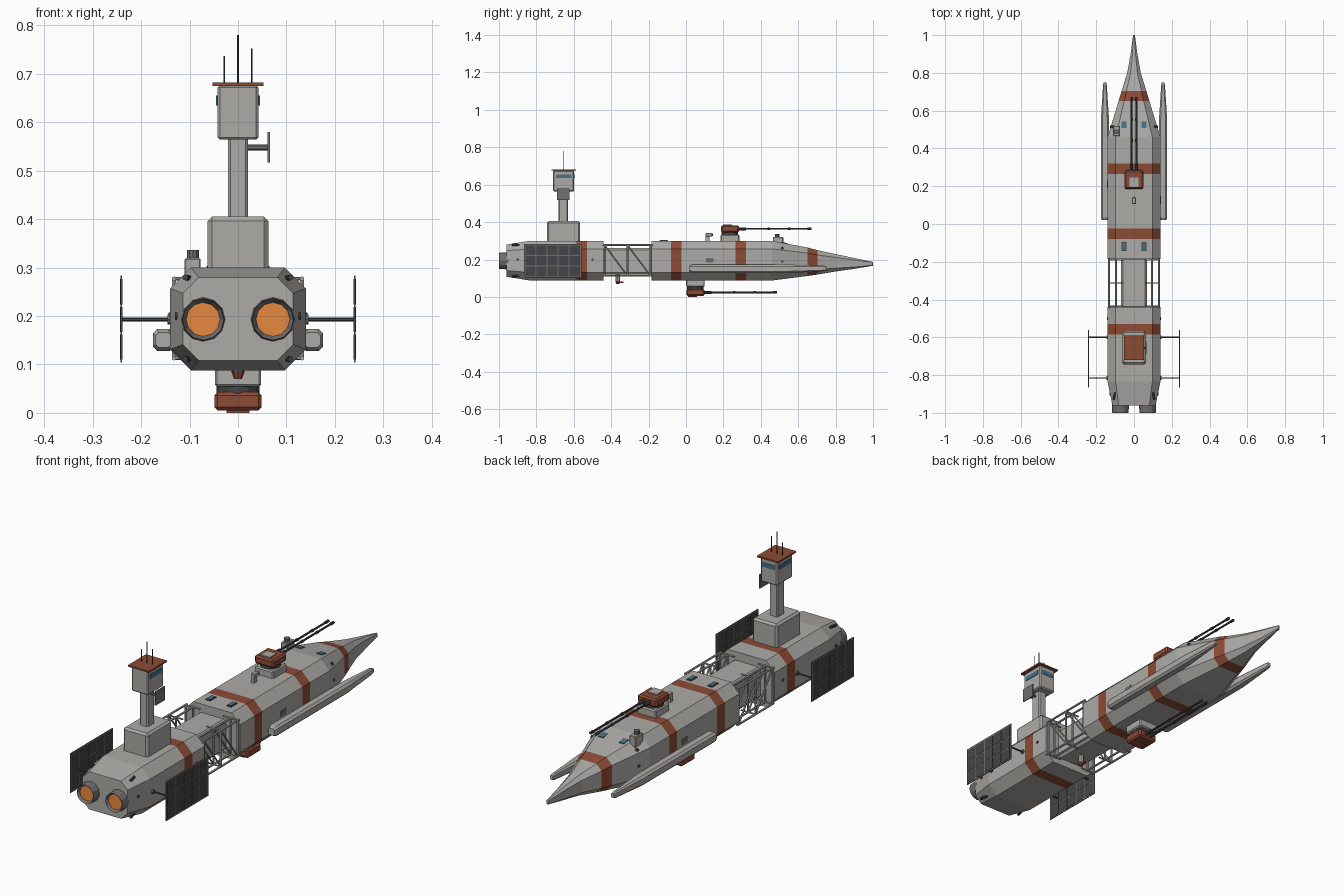
import bpy, bmesh, math
from mathutils import Vector

if "Cube" in bpy.data.objects:
    bpy.data.objects.remove(bpy.data.objects["Cube"])


def mat(name, r, g, b):
    m = bpy.data.materials.new(name)
    m.diffuse_color = (r, g, b, 1)
    m.use_nodes = True
    m.node_tree.nodes["Principled BSDF"].inputs["Base Color"].default_value = m.diffuse_color
    return m


GREY = mat("hull_grey", 0.42, 0.41, 0.39)
RED = mat("rust_red", 0.27, 0.07, 0.035)
DARK = mat("dark_metal", 0.06, 0.06, 0.065)
MID = mat("mid_grey", 0.16, 0.16, 0.165)
BLUE = mat("window_blue", 0.06, 0.17, 0.26)
ORANGE = mat("engine_glow", 0.8, 0.25, 0.05)


def finish(name, bm, *mats):
    bmesh.ops.recalc_face_normals(bm, faces=bm.faces)
    me = bpy.data.meshes.new(name)
    bm.to_mesh(me)
    bm.free()
    for m in mats:
        me.materials.append(m)
    ob = bpy.data.objects.new(name, me)
    bpy.context.collection.objects.link(ob)
    return ob


def box(name, x, y, z, m=GREY, bevel=0.0):
    """Box from (min, max) ranges, with optional chamfered edges."""
    bm = bmesh.new()
    bmesh.ops.create_cube(bm, size=1)
    for v in bm.verts:
        v.co = Vector([(r[0] + r[1]) / 2 + c * (r[1] - r[0]) for c, r in zip(v.co, (x, y, z))])
    if bevel:
        bmesh.ops.bevel(bm, geom=bm.edges[:], offset=bevel, segments=1, affect='EDGES')
    return finish(name, bm, m)


def rod(name, a, b, r, m=GREY, sides=6, r2=None):
    a, b = Vector(a), Vector(b)
    bm = bmesh.new()
    bmesh.ops.create_cone(bm, cap_ends=True, segments=sides, radius1=r,
                          radius2=r if r2 is None else r2, depth=(b - a).length)
    q = (b - a).to_track_quat('Z', 'Y')
    for v in bm.verts:
        v.co = q @ v.co + (a + b) / 2
    return finish(name, bm, m)


def loft(name, sections, xc=0.0, red=()):
    """Octagonal body through (y, half_width, z_low, z_high, chamfer); 'red' lists painted spans."""
    bm = bmesh.new()
    rings = []
    for y, w, z0, z1, c in sections:
        pts = [(w, z0 + c), (w, z1 - c), (w - c, z1), (c - w, z1),
               (-w, z1 - c), (-w, z0 + c), (c - w, z0), (w - c, z0)]
        rings.append([bm.verts.new((xc + px, y, pz)) for px, pz in pts])
    for i, (a, b) in enumerate(zip(rings, rings[1:])):
        for k in range(8):
            f = bm.faces.new((a[k], a[(k + 1) % 8], b[(k + 1) % 8], b[k]))
            f.material_index = int(i in red)
    bm.faces.new(rings[0])
    bm.faces.new(rings[-1])
    return finish(name, bm, GREY, RED)


# Hull: engine section and forward section with painted bands
full = (0.14, 0.088, 0.30, 0.043)
loft("engine_hull", [(-0.96, 0.114, 0.108, 0.28, 0.033)] +
     [(y, *full) for y in (-0.835, -0.585, -0.53, -0.44)], red=(2,))
loft("forward_hull", [(y, *full) for y in (-0.185, -0.08, -0.025, 0.265, 0.32, 0.46)] +
     [(0.65, 0.082, 0.112, 0.264, 0.03), (0.703, 0.066, 0.12, 0.25, 0.026),
      (0.80, 0.036, 0.136, 0.229, 0.018), (0.90, 0.018, 0.15, 0.208, 0.010),
      (1.0, 0.005, 0.167, 0.187, 0.003)], red=(1, 3, 6))

# Open truss around a slim connecting core
box("connecting_core", (-0.07, 0.07), (-0.45, -0.175), (0.12, 0.262), GREY, 0.012)
ys = (-0.435, -0.3125, -0.19)
for s in (-1, 1):
    xi, xo, zl, zh = s * 0.095, s * 0.132, 0.113, 0.277
    for x in (xi, xo):
        for z in (zl, zh):
            rod("truss_longeron", (x, -0.445, z), (x, -0.18, z), 0.005)
        for y in ys:
            rod("truss_post", (x, y, zl), (x, y, zh), 0.0045)
        for y0, y1 in zip(ys, ys[1:]):
            rod("truss_diagonal", (x, y0, zh), (x, y1, zl), 0.004)
    for y in ys:
        for z in (zl, zh):
            rod("truss_crossbar", (s * 0.06, y, z), (xo, y, z), 0.004)

# Twin engines
for s in (-1, 1):
    x = s * 0.072
    ring = rod("engine_nozzle", (x, -1.0, 0.193), (x, -0.95, 0.193), 0.043, MID, 12, 0.046)
    bm = bmesh.new()
    bm.from_mesh(ring.data)
    bm.faces.ensure_lookup_table()
    end = min((f for f in bm.faces if len(f.verts) == 12), key=lambda f: f.calc_center_median().y)
    bmesh.ops.inset_region(bm, faces=[end], thickness=0.008)
    for v in end.verts:
        v.co.y += 0.015
    bm.to_mesh(ring.data)
    bm.free()
    rod("engine_glow", (x, -0.988, 0.193), (x, -0.97, 0.193), 0.035, ORANGE, 12)

# Side pods
for s in (-1, 1):
    loft("side_pod", [(0.02, 0.016, 0.135, 0.166, 0.006), (0.035, 0.022, 0.128, 0.173, 0.009),
                      (0.55, 0.022, 0.128, 0.173, 0.009), (0.735, 0.010, 0.138, 0.167, 0.005),
                      (0.75, 0.007, 0.143, 0.163, 0.003)], xc=s * 0.154)

# Solar panels with raised cells on two struts
for s in (-1, 1):
    x = s * 0.241
    box("solar_panel", (x - 0.002, x + 0.002), (-0.865, -0.56), (0.104, 0.284), MID)
    for i in range(5):
        for j in range(3):
            y, z = -0.858 + i * 0.059, 0.11 + j * 0.057
            box("solar_cell", (x - 0.003, x + 0.003), (y, y + 0.054), (z, z + 0.052), DARK)
    for y in (-0.6, -0.815):
        rod("panel_strut", (s * 0.13, y, 0.193), (x, y, 0.193), 0.004, DARK)
        rod("strut_socket", (s * 0.135, y, 0.193), (s * 0.146, y, 0.193), 0.01, MID, 8)

# Control tower
box("tower_base", (-0.063, 0.063), (-0.743, -0.566), (0.29, 0.405), GREY, 0.009)
box("tower_mast", (-0.021, 0.021), (-0.682, -0.63), (0.395, 0.575), GREY, 0.005)
box("tower_cabin", (-0.042, 0.042), (-0.71, -0.598), (0.564, 0.677), GREY, 0.005)
box("tower_roof", (-0.053, 0.053), (-0.719, -0.589), (0.675, 0.682), RED)
for s in (-1, 1):
    box("cabin_side_window", (s * 0.043 - 0.002, s * 0.043 + 0.002), (-0.695, -0.613), (0.635, 0.655), BLUE)
box("cabin_bow_window", (-0.032, 0.032), (-0.6, -0.596), (0.635, 0.655), BLUE)
for x, z in ((-0.028, 0.737), (0, 0.78), (0.028, 0.752)):
    rod("antenna", (x, -0.656, 0.68), (x, -0.656, z), 0.0018, DARK)
rod("sensor_arm", (0.015, -0.656, 0.548), (0.063, -0.656, 0.548), 0.006, MID)
box("sensor_plate", (0.061, 0.066), (-0.689, -0.622), (0.517, 0.58), MID)


# Twin-barrel turrets, above (d=1) and below (d=-1)
def turret(yc, zb, d):
    def span(a, b):
        return tuple(sorted((zb + d * a, zb + d * b)))
    box("turret_base", (-0.048, 0.048), (yc - 0.05, yc + 0.05), span(-0.01, 0.034), GREY, 0.005)
    rod("turret_neck", (0, yc, zb + d * 0.03), (0, yc, zb + d * 0.05), 0.044, DARK, 12)
    box("turret_head", (-0.049, 0.049), (yc - 0.048, yc + 0.048), span(0.045, 0.083), RED, 0.007)
    box("turret_hatch", (-0.024, 0.024), (yc - 0.038, yc + 0.01), span(0.08, 0.088), GREY if d > 0 else RED)
    for x in (-0.013, 0.013):
        z = zb + d * 0.064
        rod("gun_barrel", (x, yc + 0.04, z), (x, yc + 0.437, z), 0.0045, DARK, 8)
        for a, b, r in ((0.045, 0.085, 0.008), (0.2, 0.215, 0.0065), (0.31, 0.325, 0.0065), (0.415, 0.437, 0.0065)):
            rod("barrel_collar", (x, yc + a, z), (x, yc + b, z), r, DARK, 8)


turret(0.235, 0.30, 1)
turret(0.05, 0.088, -1)

# Small sensors on the top and under the truss
box("sight_post", (-0.008, 0.008), (0.105, 0.125), (0.295, 0.325), GREY)
box("sight_head", (-0.011, 0.011), (0.105, 0.14), (0.322, 0.341), GREY, 0.003)
box("sight_lens", (-0.007, 0.007), (0.138, 0.144), (0.325, 0.338), RED)
box("bow_box", (-0.11, -0.077), (0.465, 0.52), (0.27, 0.32), GREY, 0.003)
rod("bow_box_cap", (-0.093, 0.488, 0.315), (-0.093, 0.488, 0.336), 0.013, MID, 10)
rod("belly_sensor_post", (0, -0.365, 0.125), (0, -0.365, 0.085), 0.012, GREY, 8)
rod("belly_sensor_head", (0, -0.365, 0.086), (0, -0.365, 0.07), 0.014, RED, 8, 0.008)
box("belly_sensor_arm", (-0.004, 0.004), (-0.365, -0.335), (0.074, 0.082), RED)

# Deck windows, side hatches and portholes
for s in (-1, 1):
    x = s * 0.053
    box("deck_window_frame", (x - 0.012, x + 0.012), (-0.142, -0.096), (0.295, 0.303), DARK)
    box("deck_window", (x - 0.009, x + 0.009), (-0.138, -0.1), (0.295, 0.305), BLUE)
    bow = box("bow_window", (-0.013, 0.013), (-0.017, 0.017), (-0.003, 0.003), BLUE)
    bow.location = (x, 0.525, 0.288)
    bow.rotation_euler.x = -math.atan(0.036 / 0.19)
    y = 0.127 if s > 0 else 0.21
    box("side_hatch", (s * 0.14 - 0.003, s * 0.14 + 0.003), (y - 0.02, y + 0.02), (0.183, 0.207), MID)
    for yy, w, z in ((-0.9, 0.127, 0.2), (-0.5, 0.14, 0.2), (0.515, 0.123, 0.19), (0.515, 0.115, 0.26)):
        rod("porthole", (s * (w - 0.01), yy, z), (s * (w + 0.003), yy, z), 0.007, DARK, 8)
# Stern corner thrusters
for sx in (-1, 1):
    for z in (0.112, 0.278):
        rod("corner_thruster", (sx * 0.1, -0.89, z), (sx * 0.109, -0.93, 0.195 + (z - 0.195) * 1.02), 0.006, DARK, 8)
